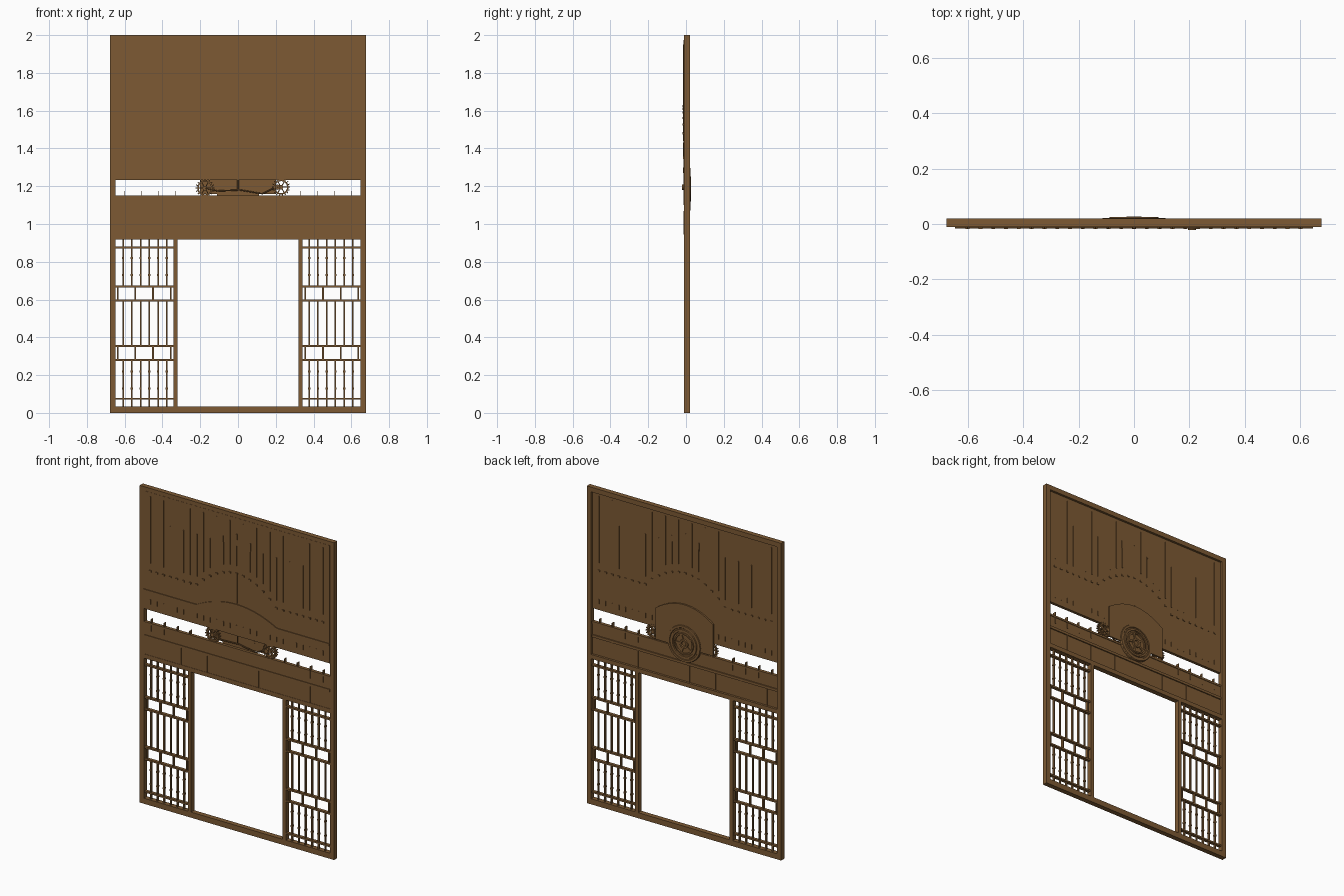
import bpy, bmesh, math
from mathutils import Matrix, Vector

cube = bpy.data.objects.get("Cube")
if cube:
    bpy.data.objects.remove(cube, do_unlink=True)

wood = bpy.data.materials.new("brown_wood")
wood.use_nodes = True
BROWN = (0.205, 0.102, 0.034, 1)
wood.diffuse_color = BROWN
bsdf = wood.node_tree.nodes["Principled BSDF"]
bsdf.inputs["Base Color"].default_value = BROWN
bsdf.inputs["Roughness"].default_value = 0.8


def finish(name, bm):
    bmesh.ops.recalc_face_normals(bm, faces=bm.faces)
    mesh = bpy.data.meshes.new(name)
    bm.to_mesh(mesh)
    bm.free()
    mesh.materials.append(wood)
    obj = bpy.data.objects.new(name, mesh)
    bpy.context.collection.objects.link(obj)
    return obj


def add_box(bm, x0, x1, z0, z1, y0, y1):
    size = Matrix.Diagonal((x1 - x0, y1 - y0, z1 - z0, 1))
    mid = Matrix.Translation(((x0 + x1) / 2, (y0 + y1) / 2, (z0 + z1) / 2))
    bmesh.ops.create_cube(bm, size=1, matrix=mid @ size)


def boxes(name, specs):
    bm = bmesh.new()
    for spec in specs:
        add_box(bm, *spec)
    return finish(name, bm)


def add_prism(bm, outline, y0, y1):
    face = bm.faces.new([bm.verts.new((x, y0, z)) for x, z in outline])
    out = bmesh.ops.extrude_face_region(bm, geom=[face])
    verts = [g for g in out["geom"] if isinstance(g, bmesh.types.BMVert)]
    bmesh.ops.translate(bm, verts=verts, vec=(0, y1 - y0, 0))


def add_lathe(bm, profile, cx, cz, steps=48):
    """Spin a closed (radius, y) profile around the y direction."""
    verts = [bm.verts.new((cx + r, y, cz)) for r, y in profile]
    edges = [bm.edges.new((a, b)) for a, b in zip(verts, verts[1:] + verts[:1])]
    bmesh.ops.spin(bm, geom=verts + edges, cent=(cx, 0, cz), axis=(0, 1, 0),
                   angle=math.tau, steps=steps, use_merge=True)


def add_spokes(bm, cx, cz, r0, r1, width, y0, y1, count):
    for i in range(count):
        d = Vector((math.cos(math.tau * i / count), math.sin(math.tau * i / count)))
        n = Vector((-d.y, d.x)) * width / 2
        c = Vector((cx, cz))
        add_prism(bm, [c + d * r0 - n, c + d * r1 - n, c + d * r1 + n, c + d * r0 + n], y0, y1)


def arch(x, base, rise):
    return base + rise * max(0, 1 - (x / 0.28) ** 2)


W, IN, BACK, FRONT = 0.678, 0.648, 0.02, -0.011
PITCH = 0.0463

# Outer frame, door posts and cross rail
boxes("frame", [
    (-W, -IN, 0, 2, FRONT, BACK), (IN, W, 0, 2, FRONT, BACK),
    (-IN, IN, 0, 0.035, FRONT, BACK), (-IN, IN, 1.97, 2, FRONT, BACK),
    (-IN, IN, 0.918, 0.945, FRONT, BACK)])
boxes("door_posts", [(s * 0.33 - 0.011, s * 0.33 + 0.011, 0.035, 0.918, FRONT, BACK)
                     for s in (-1, 1)])

# Upper panel with thin ribs and an arched row of pegs
boxes("upper_panel", [(-IN, IN, 1.232, 1.975, -0.012, 0.006)])
ribs, pegs = [], []
for k in range(-13, 14):
    x = k * PITCH
    z = arch(x, 1.48, 0.145)
    pegs.append((x - 0.007, x + 0.007, z - 0.005, z + 0.005, -0.018, 0.010))
    if k % 3 or abs(k) < 7:
        top = 1.95 if k % 2 else 1.80
        ribs.append((x - 0.002, x + 0.002, z + 0.05, top, -0.016, 0.009))
    ribs.append((x - 0.002, x + 0.002, 1.27, 1.30, -0.015, 0.009))
boxes("panel_ribs", ribs)
boxes("arched_pegs", pegs)
boxes("centre_batten", [(-0.005, 0.005, 1.44, 1.63, -0.017, 0.008),
                        (-0.005, 0.005, 1.84, 1.875, -0.017, 0.008)]
      + [(s * 0.095 - 0.003, s * 0.095 + 0.003, 1.79, 1.84, -0.016, 0.008) for s in (-1, 1)])

# Arched moulding across the lower part of the panel
xs = [-IN + i * 2 * IN / 56 for i in range(57)]
bm = bmesh.new()
for low, high, y in ((1.345, 1.357, -0.017), (1.335, 1.345, -0.014)):
    add_prism(bm, [(x, arch(x, low, 0.075)) for x in xs]
              + [(x, arch(x, high, 0.075)) for x in reversed(xs)], y, -0.011)
finish("arched_moulding", bm)

# Middle beam with rails, plank seams and upright pins
boxes("middle_beam", [(-IN, IN, 0.94, 1.15, -0.009, 0.006)])
boxes("beam_rails", [(-IN, IN, 1.052, 1.068, -0.013, 0.013),
                     (-IN, IN, 1.138, 1.15, -0.011, 0.010)])
boxes("beam_seams", [(x - 0.002, x + 0.002, 0.945, 1.055, -0.012, 0.009)
                     for x in (i * 0.18 - 0.57 for i in range(7))])
boxes("beam_pins", [(s * x - 0.002, s * x + 0.002, 1.10, 1.175, -0.012, 0.009)
                    for s in (-1, 1) for x in (0.33, 0.42, 0.51, 0.60)])

# Lattice bays on both sides of the doorway
RAILS = (0.075, 0.28, 0.355, 0.595, 0.67, 0.875)
for side, label in ((-1, "right"), (1, "left")):
    a, b = sorted((side * 0.34, side * IN))
    bars = [(a, b, z - 0.005, z + 0.005, -0.007, 0.013) for z in RAILS]
    nodes = []
    for i in range(6):
        x = side * (0.377 + i * PITCH)
        for z0, z1 in ((0.035, 0.28), (0.355, 0.595), (0.67, 0.918)):
            bars.append((x - 0.004, x + 0.004, z0, z1, -0.003, 0.009))
        for z in (0.13, 0.22, 0.73, 0.82):
            nodes.append((x - 0.006, x + 0.006, z - 0.005, z + 0.005, -0.005, 0.011))
    for i in range(4):
        x = side * (0.357 + i * 0.093)
        for z0, z1 in ((0.28, 0.355), (0.595, 0.67)):
            bars.append((x - 0.004, x + 0.004, z0, z1, -0.005, 0.011))
    boxes(label + "_lattice", bars)
    boxes(label + "_lattice_nodes", nodes)

# Arched back plate behind the medallion
bm = bmesh.new()
px = [-0.2 + i * 0.025 for i in range(17)]
add_prism(bm, [(-0.2, 1.16), (0.2, 1.16)]
          + [(x, arch(x, 1.29, 0.14)) for x in reversed(px)], 0.007, 0.017)
finish("back_plate", bm)

# Ringed medallion with a spoked centre
MZ = 1.185
bm = bmesh.new()
add_lathe(bm, [(0.001, 0.006), (0.115, 0.006), (0.115, 0.019), (0.001, 0.019)], 0, MZ)
for r, w, y in ((0.106, 0.009, 0.0225), (0.083, 0.008, 0.025), (0.062, 0.006, 0.026),
                (0.022, 0.008, 0.027)):
    add_lathe(bm, [(r - w, 0.018), (r - w * 0.7, y), (r + w * 0.7, y), (r + w, 0.018)], 0, MZ)
add_spokes(bm, 0, MZ, 0.02, 0.062, 0.012, 0.018, 0.025, 5)
finish("medallion", bm)

# Toothed wheels at both ends of the gap
for name, cx, cz, r, y0, y1 in (("right_wheel", -0.175, 1.19, 0.05, -0.006, 0.008),
                                ("left_wheel", 0.228, 1.195, 0.048, -0.012, 0.008)):
    bm = bmesh.new()
    add_lathe(bm, [(r * 0.66, y0), (r * 0.82, y0), (r * 0.82, y1), (r * 0.66, y1)], cx, cz, 32)
    add_lathe(bm, [(0.001, y0 - 0.002), (r * 0.25, y0 - 0.002),
                   (r * 0.25, y1), (0.001, y1)], cx, cz, 16)
    add_spokes(bm, cx, cz, r * 0.2, r * 0.7, 0.005, y0 + 0.002, y1 - 0.002, 6)
    add_spokes(bm, cx, cz, r * 0.8, r, 0.005, y0, y1, 18)
    finish(name, bm)
bm = bmesh.new()
add_lathe(bm, [(0.001, -0.022), (0.014, -0.022), (0.014, 0), (0.001, 0)], 0.21, 1.195, 16)
finish("wheel_pin", bm)

# Bent linkage between the wheels
curve = bpy.data.curves.new("linkage", "CURVE")
curve.dimensions = "3D"
curve.bevel_depth = 0.004
curve.bevel_resolution = 1
curve.use_fill_caps = True
for path in (((-0.17, 1.19), (-0.11, 1.175), (0.01, 1.18), (0.13, 1.16), (0.2, 1.195)),
             ((0, 1.235), (0, 1.18))):
    spline = curve.splines.new("POLY")
    spline.points.add(len(path) - 1)
    for point, (x, z) in zip(spline.points, path):
        point.co = (x, -0.006, z, 1)
curve.materials.append(wood)
bpy.context.collection.objects.link(bpy.data.objects.new("linkage", curve))
